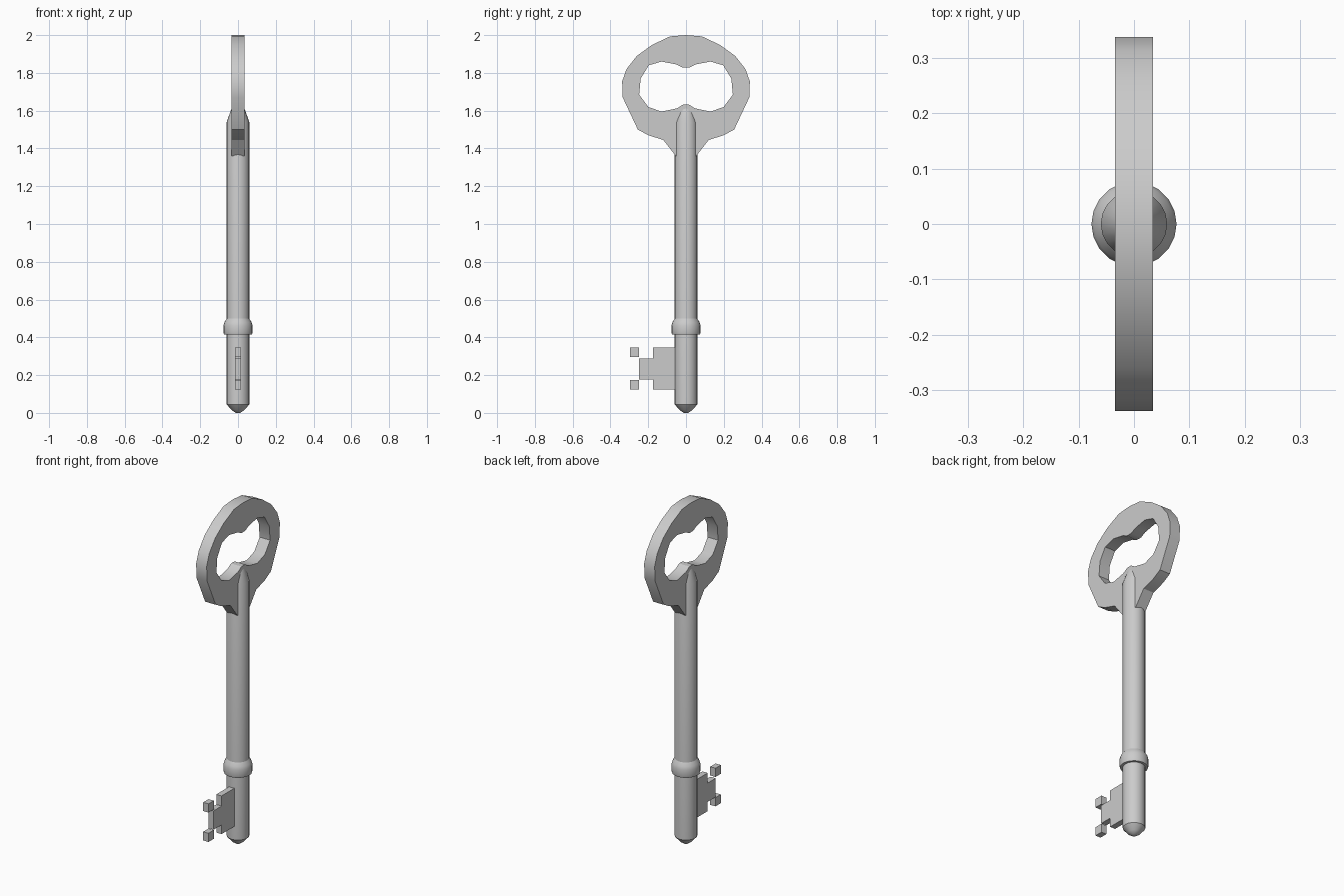
import bpy, bmesh, math
from mathutils import Matrix

if "Cube" in bpy.data.objects:
    bpy.data.objects.remove(bpy.data.objects["Cube"])

SIDES = 20


def finish(obj, angle):
    bpy.ops.object.select_all(action='DESELECT')
    obj.select_set(True)
    bpy.context.view_layer.objects.active = obj
    bpy.ops.object.shade_smooth_by_angle(angle=math.radians(angle))


def mesh_object(name, bm):
    bmesh.ops.recalc_face_normals(bm, faces=bm.faces)
    mesh = bpy.data.meshes.new(name)
    bm.to_mesh(mesh)
    bm.free()
    obj = bpy.data.objects.new(name, mesh)
    bpy.context.collection.objects.link(obj)
    return obj


def loft(name, rings):
    """Round part from (x radius, y radius, z) rings, capped at both ends."""
    bm = bmesh.new()
    loops = [[bm.verts.new((rx * math.cos(2 * math.pi * i / SIDES),
                            ry * math.sin(2 * math.pi * i / SIDES), z))
              for i in range(SIDES)] for rx, ry, z in rings]
    for a, b in zip(loops, loops[1:]):
        for i in range(SIDES):
            j = (i + 1) % SIDES
            bm.faces.new((a[i], a[j], b[j], b[i]))
    bm.faces.new(loops[0][::-1])
    bm.faces.new(loops[-1])
    finish(mesh_object(name, bm), 35)


def box(name, y0, y1, z0, z1, half):
    bm = bmesh.new()
    m = Matrix.Translation((0, (y0 + y1) / 2, (z0 + z1) / 2)) @ \
        Matrix.Diagonal((2 * half, y1 - y0, z1 - z0, 1))
    bmesh.ops.create_cube(bm, size=1, matrix=m)
    mesh_object(name, bm)


def mirrored(half):
    """Close a half outline (y >= 0) across the centre line."""
    return half + [(-y, z) for y, z in reversed(half) if y > 0]


# Shaft with rounded tip and flattened top blending into the bow
loft("shaft", [(.012, .012, 0), (.034, .034, .015), (.06, .06, .045),
               (.06, .06, 1.54), (.034, .042, 1.612)])

# Collar
loft("collar", [(.058, .058, .415), (.074, .074, .415), (.077, .077, .425),
                (.077, .077, .462), (.072, .072, .48), (.058, .058, .502)])

# Bow: flat plate with a shaped hole
outer = [(0, 2.0), (.085, 1.993), (.18, 1.948), (.26, 1.89), (.315, 1.82),
         (.338, 1.755), (.335, 1.67), (.255, 1.5), (.2, 1.47),
         (.12, 1.445), (.054, 1.36)]
inner = [(.018, 1.828), (.052, 1.845), (.13, 1.86), (.197, 1.84),
         (.24, 1.77), (.248, 1.685), (.2, 1.62), (.13, 1.595),
         (.048, 1.612), (.016, 1.632)]
curve = bpy.data.curves.new("bow_outline", 'CURVE')
curve.dimensions = '2D'
curve.fill_mode = 'BOTH'
curve.extrude = .034
for half in (outer, inner):
    pts = mirrored(half)
    spline = curve.splines.new('POLY')
    spline.points.add(len(pts) - 1)
    for p, (y, z) in zip(spline.points, pts):
        p.co = (y, z, 0, 1)
    spline.use_cyclic_u = True
outline = bpy.data.objects.new("bow_outline", curve)
bpy.context.collection.objects.link(outline)
bm = bmesh.new()
bm.from_mesh(outline.evaluated_get(bpy.context.evaluated_depsgraph_get()).to_mesh())
bpy.data.objects.remove(outline)
bmesh.ops.remove_doubles(bm, verts=bm.verts, dist=1e-4)
# Stand the plate up: curve x -> y, curve y -> z, thickness -> x
bm.transform(Matrix(((0, 0, 1, 0), (1, 0, 0, 0), (0, 1, 0, 0), (0, 0, 0, 1))))
finish(mesh_object("bow", bm), 32)

# Bit: body, narrow web and two end wards
box("bit_body", -.176, -.03, .124, .347, .017)
box("bit_web", -.25, -.17, .178, .288, .017)
for name, z in (("lower_ward", .124), ("upper_ward", .296)):
    box(name, -.297, -.248, z, z + .051, .017)
